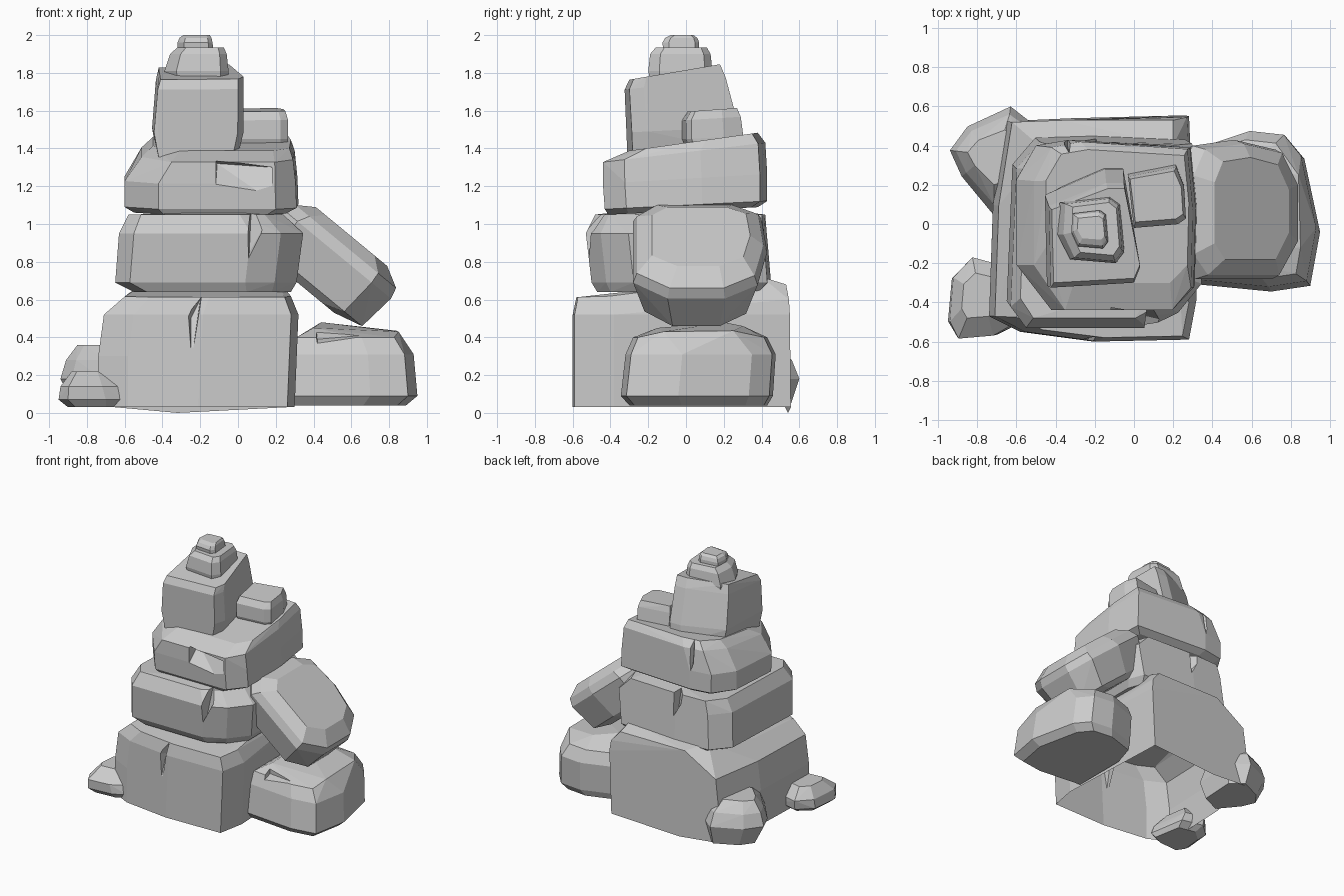
import bpy, bmesh
from mathutils import Vector, Matrix


def hull(name, points):
    """Flat-faced convex boulder around a cloud of points."""
    bm = bmesh.new()
    for p in points:
        bm.verts.new(p)
    res = bmesh.ops.convex_hull(bm, input=bm.verts)
    junk = {g for g in res["geom_interior"] + res["geom_unused"] if isinstance(g, bmesh.types.BMVert)}
    bmesh.ops.delete(bm, geom=list(junk), context='VERTS')
    bmesh.ops.dissolve_limit(bm, angle_limit=0.05, verts=bm.verts, edges=bm.edges)
    bmesh.ops.recalc_face_normals(bm, faces=bm.faces)
    me = bpy.data.meshes.new(name)
    bm.to_mesh(me)
    bm.free()
    ob = bpy.data.objects.new(name, me)
    bpy.context.collection.objects.link(ob)
    return ob


def rock(name, plan, layers, extra=(), cracks=(), matrix=Matrix()):
    """Plan outline fitted to each layer (z, y tilt, x0, x1, y0, y1)."""
    ax, bx = min(p[0] for p in plan), max(p[0] for p in plan)
    ay, by = min(p[1] for p in plan), max(p[1] for p in plan)
    pts = [Vector(p) for p in extra]
    for z, tilt, x0, x1, y0, y1 in layers:
        for px, py in plan:
            x = x0 + (x1 - x0) * (px - ax) / (bx - ax)
            y = y0 + (y1 - y0) * (py - ay) / (by - ay)
            pts.append(matrix @ Vector((x, y, z + tilt * y)))
    ob = hull(name, pts)
    for c in cracks:
        cutter = hull("crack_cutter", c)
        cutter.hide_render = True
        mod = ob.modifiers.new("crack", 'BOOLEAN')
        mod.operation, mod.solver, mod.object = 'DIFFERENCE', 'EXACT', cutter
        bpy.context.view_layer.objects.active = ob
        bpy.ops.object.modifier_apply(modifier="crack")
        bpy.data.objects.remove(cutter)
    return ob


# Base boulder, open underneath
base = rock("base_boulder",
    [(-.74, -.47), (-.58, -.55), (-.2, -.6), (.28, -.59), (.32, -.38), (.29, .38), (.28, .56), (-.65, .53), (-.72, .1)],
    [(.03, 0, -.74, .3, -.6, .555), (.3, 0, -.74, .31, -.6, .555), (.52, 0, -.71, .32, -.6, .55),
     (.63, .03, -.6, .28, -.58, .35)],
    extra=[(-.32, .54, 0), (.27, .545, .6), (.2, .53, .68), (-.36, .53, .68), (-.46, .38, .71), (.2, .4, .72)],
    cracks=[[(-.27, -.63, .52), (-.19, -.63, .62), (-.25, -.63, .25), (-.2, -.5, .6), (-.25, -.53, .5)]])
bm = bmesh.new()
bm.from_mesh(base.data)
under = [f for f in bm.faces if f.normal.z < -.6 and f.calc_center_median().z < .1]
bmesh.ops.delete(bm, geom=under, context='FACES')
bm.to_mesh(base.data)
bm.free()

# Second tier
rock("second_tier",
    [(-.65, -.42), (-.57, -.53), (.06, -.53), (.22, -.45), (.34, -.3), (.34, .3), (.29, .43), (-.2, .45), (-.5, .44),
     (-.62, .3)],
    [(.64, 0, -.55, .28, -.47, .4), (.69, 0, -.65, .31, -.5, .45), (.95, 0, -.63, .345, -.53, .43),
     (1.05, 0, -.58, .24, -.48, .42)],
    extra=[(.1, -.3, 1.07), (.1, .2, 1.075), (-.3, .1, 1.06)],
    cracks=[[(.05, -.56, 1.08), (.05, -.56, .78), (.19, -.5, 1.08), (.07, -.4, 1.08), (.06, -.47, .85)],
            [(-.32, .48, 1.07), (-.18, .48, 1.07), (-.19, .48, .85), (-.2, .34, 1.07), (-.2, .38, .9)]])

# Third tier, top tilted forward, with a notch in front
rock("third_tier",
    [(-.6, -.2), (-.42, -.44), (.2, -.44), (.31, -.32), (.32, .1), (.29, .42), (-.33, .46), (-.5, .43), (-.6, .25)],
    [(1.07, .05, -.55, .26, -.41, .38), (1.1, .05, -.6, .32, -.43, .43), (1.24, .06, -.6, .315, -.44, .43),
     (1.38, .12, -.51, .3, -.44, .42), (1.43, .14, -.45, .28, -.3, .38)],
    cracks=[[(-.12, -.48, 1.34), (.18, -.48, 1.3), (.18, -.39, 1.3), (-.11, -.33, 1.32), (-.12, -.48, 1.17), (.18, -.48, 1.12)],
            [(-.43, .5, 1.5), (-.3, .5, 1.5), (-.34, .5, 1.22), (-.33, .36, 1.5), (-.34, .4, 1.28)]])

# Upper block
rock("upper_block",
    [(-.42, -.32), (0, -.29), (.03, -.2), (-.05, .31), (-.14, .31), (-.43, .17)],
    [(1.37, .05, -.43, .0, -.31, .29), (1.5, .05, -.455, .03, -.315, .28), (1.75, .12, -.435, .03, -.325, .21),
     (1.815, .17, -.42, .03, -.3, .18)])

# Two cap stones
cap = [(-.37, -.05), (-.31, -.18), (-.09, -.2), (-.05, -.14), (-.07, .11), (-.12, .15), (-.36, .12)]
rock("cap_stone", cap,
    [(1.76, 0, -.38, -.05, -.19, .13), (1.81, 0, -.39, -.05, -.2, .14), (1.9, 0, -.36, -.06, -.19, .13),
     (1.935, 0, -.32, -.075, -.16, .11)])
rock("top_pebble", cap,
    [(1.92, 0, -.32, -.13, -.12, .07), (1.96, 0, -.32, -.135, -.125, .07), (1.985, 0, -.31, -.14, -.11, .06),
     (2.0, 0, -.29, -.15, -.08, .04)])

# Small block beside the upper block
rock("side_block",
    [(-.03, .27), (.22, .32), (.26, .22), (.27, .05), (.23, .02), (0, 0)],
    [(1.4, .05, -.03, .26, 0, .31), (1.45, .05, -.03, .265, -.02, .3), (1.55, .06, -.03, .265, -.02, .29),
     (1.595, .07, -.02, .25, .01, .27)])

# Leaning slab
rock("leaning_slab",
    [(-.4, -.22), (-.3, -.33), (.2, -.33), (.33, -.15), (.33, .15), (.22, .32), (-.05, .37), (-.32, .34), (-.4, .2)],
    [(-.2, 0, -.3, .15, -.22, .25), (-.16, 0, -.38, .31, -.28, .3), (.05, 0, -.41, .335, -.34, .37),
     (.11, 0, -.37, .32, -.32, .35), (.17, 0, -.28, .21, -.24, .28)],
    matrix=Matrix.Translation((.52, .06, .78)) @ Matrix.Rotation(.69, 4, 'Y'))

# Ground rocks
rock("right_ground_rock",
    [(.3, -.3), (.7, -.34), (.9, -.31), (.95, -.03), (.87, .35), (.78, .46), (.6, .48), (.36, .4), (.3, .2)],
    [(.04, 0, .3, .89, -.3, .43), (.09, 0, .3, .95, -.345, .46), (.31, 0, .3, .93, -.32, .475),
     (.4, 0, .31, .87, -.28, .43)],
    extra=[(.44, .2, .48), (.4, -.15, .45), (.84, .25, .435), (.85, -.12, .43), (.6, .3, .46)],
    cracks=[[(.41, -.36, .4), (.41, -.2, .48), (.66, -.26, .41), (.42, -.36, .34), (.42, -.2, .39)]])
rock("left_back_rock",
    [(-.94, .38), (-.85, .5), (-.63, .6), (-.5, .5), (-.52, .15), (-.72, .06), (-.88, .25)],
    [(.03, 0, -.86, -.52, .12, .55), (.18, 0, -.94, -.5, .05, .6), (.28, 0, -.91, -.52, .1, .56),
     (.36, 0, -.85, -.58, .2, .48)])
rock("left_front_rock",
    [(-.95, -.5), (-.93, -.28), (-.82, -.18), (-.65, -.22), (-.6, -.52), (-.7, -.57), (-.9, -.585)],
    [(.03, 0, -.9, -.62, -.54, -.24), (.07, 0, -.95, -.6, -.58, -.18), (.14, 0, -.94, -.63, -.585, -.17),
     (.22, 0, -.88, -.69, -.48, -.25)])
